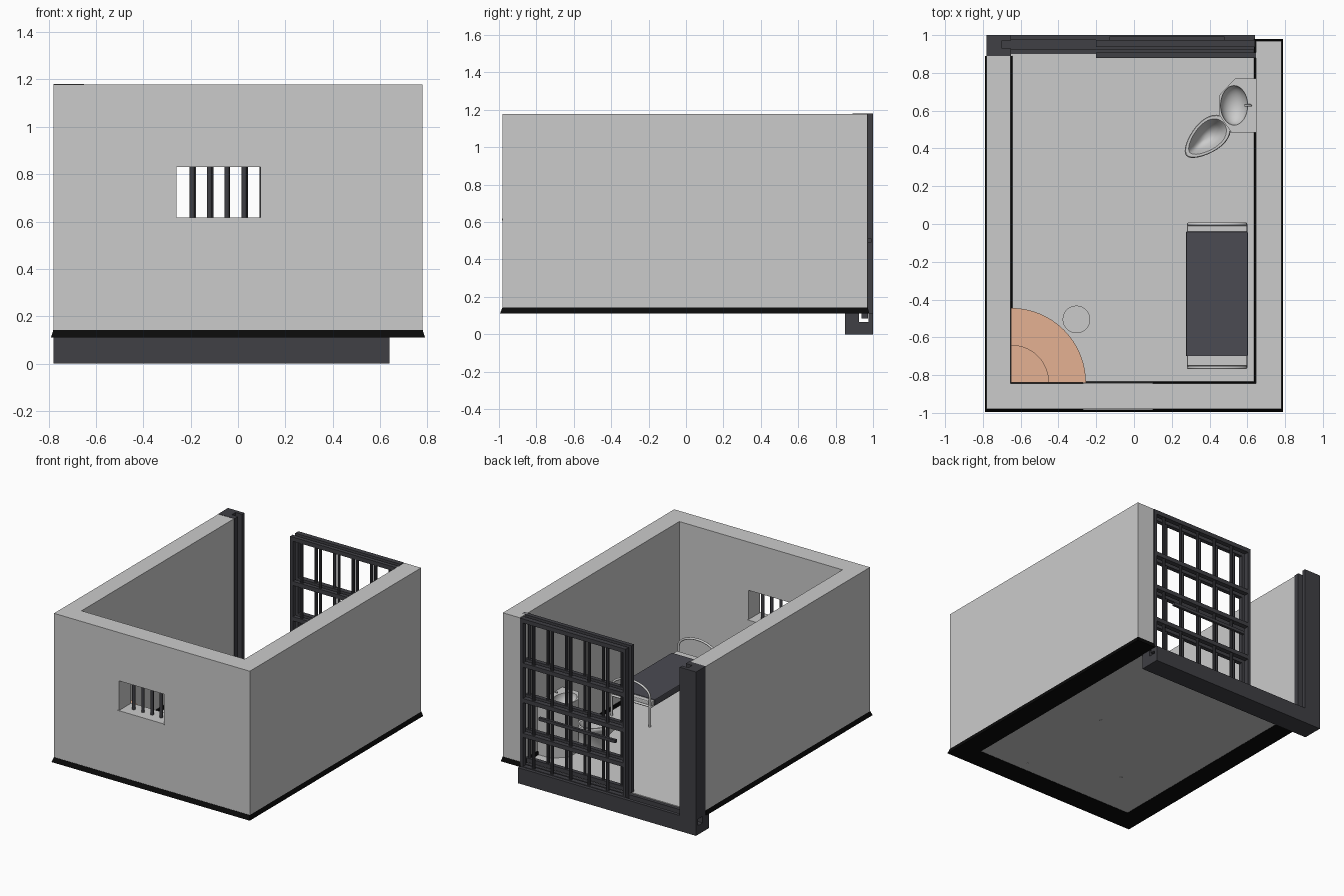
import bpy, bmesh, math
from mathutils import Vector

if "Cube" in bpy.data.objects:
    bpy.data.objects.remove(bpy.data.objects["Cube"])

FLOOR = 0.118


def material(name, rgb):
    m = bpy.data.materials.new(name)
    m.diffuse_color = (*rgb, 1)
    m.use_nodes = True
    m.node_tree.nodes["Principled BSDF"].inputs["Base Color"].default_value = m.diffuse_color
    return m


IRON = material("dark_iron", (0.05, 0.05, 0.058))
BLACK = material("black", (0.003, 0.003, 0.003))
CLOTH = material("dark_cloth", (0.07, 0.07, 0.085))
WOOD = material("wood", (0.78, 0.44, 0.29))


def finish(name, bm, mat=None, smooth=False):
    bmesh.ops.recalc_face_normals(bm, faces=bm.faces)
    me = bpy.data.meshes.new(name)
    bm.to_mesh(me)
    bm.free()
    ob = bpy.data.objects.new(name, me)
    bpy.context.collection.objects.link(ob)
    if mat:
        me.materials.append(mat)
    if smooth:
        activate(ob)
        bpy.ops.object.shade_smooth_by_angle(angle=math.radians(40))
    return ob


def activate(ob):
    bpy.ops.object.select_all(action='DESELECT')
    ob.select_set(True)
    bpy.context.view_layer.objects.active = ob


def add_loft(bm, rings):
    rows = [[bm.verts.new(p) for p in r] for r in rings]
    n = len(rows[0])
    for a, b in zip(rows, rows[1:]):
        for i in range(n):
            bm.faces.new((a[i], a[(i + 1) % n], b[(i + 1) % n], b[i]))
    bm.faces.new(rows[0][::-1])
    bm.faces.new(rows[-1])


def rect(x0, x1, y0, y1, z):
    return [(x0, y0, z), (x1, y0, z), (x1, y1, z), (x0, y1, z)]


def add_box(bm, x0, x1, y0, y1, z0, z1):
    add_loft(bm, [rect(x0, x1, y0, y1, z0), rect(x0, x1, y0, y1, z1)])


def box(name, *b, mat=None):
    bm = bmesh.new()
    add_box(bm, *b)
    return finish(name, bm, mat)


def prism(name, pts, z0, z1, mat=None, smooth=False):
    bm = bmesh.new()
    add_loft(bm, [[(x, y, z) for x, y in pts] for z in (z0, z1)])
    return finish(name, bm, mat, smooth)


def circle(cx, cy, r, n=32):
    return [(cx + r * math.cos(2 * math.pi * i / n), cy + r * math.sin(2 * math.pi * i / n)) for i in range(n)]


def cut(ob, cutter):
    m = ob.modifiers.new("cut", 'BOOLEAN')
    m.operation, m.object, m.solver = 'DIFFERENCE', cutter, 'EXACT'
    activate(ob)
    bpy.ops.object.modifier_apply(modifier="cut")
    bpy.data.objects.remove(cutter)


def tube(name, pts, r, mat=None):
    cu = bpy.data.curves.new(name, 'CURVE')
    cu.dimensions, cu.bevel_depth, cu.bevel_resolution, cu.use_fill_caps = '3D', r, 2, True
    s = cu.splines.new('POLY')
    s.points.add(len(pts) - 1)
    for p, q in zip(s.points, pts):
        p.co = (*q, 1)
    s.use_smooth = True
    if mat:
        cu.materials.append(mat)
    ob = bpy.data.objects.new(name, cu)
    bpy.context.collection.objects.link(ob)
    activate(ob)
    bpy.ops.object.convert(target='MESH')


# Walls with window opening
box("left_wall", -0.78, -0.655, -0.98, 0.89, 0.14, 1.178)
box("right_wall", 0.645, 0.78, -0.98, 0.97, 0.14, 1.178)
front = box("front_wall", -0.655, 0.645, -0.98, -0.845, 0.14, 1.178)
cut(front, box("window_cutter", -0.26, 0.095, -1.1, -0.7, 0.615, 0.83))
box("window_sill", -0.27, 0.10, -0.985, -0.84, 0.608, 0.618)
for i in range(4):
    x = -0.193 + 0.073 * i
    prism(f"window_bar_{i}", circle(x, -0.91, 0.011, 12), 0.61, 0.832, IRON, True)

# Black flared skirting and floor
bm = bmesh.new()
for lo, hi in (((-0.79, -0.643, -0.995, 0.89), (-0.78, -0.645, -0.982, 0.89)),
               ((0.635, 0.79, -0.995, 0.98), (0.637, 0.78, -0.982, 0.972)),
               ((-0.65, 0.64, -0.995, -0.833), (-0.65, 0.64, -0.982, -0.836))):
    add_loft(bm, [rect(*lo, 0.11), rect(*hi, 0.142)])
finish("skirting", bm, BLACK)
box("floor", -0.65, 0.64, -0.84, 0.90, FLOOR - 0.006, FLOOR)

# Threshold with sliding groove, and channel post
base = box("threshold", -0.78, 0.64, 0.85, 1.0, 0, 0.112, mat=IRON)
cut(base, box("groove_cutter", -0.9, 0.8, 0.925, 0.975, 0.065, 0.3))
post = box("door_post", -0.78, -0.65, 0.89, 1.0, 0.112, 1.18, mat=IRON)
cut(post, box("post_cutter", -0.70, -0.5, 0.93, 0.972, 0, 1.3))


# Barred gates
def gate(name, x0, x1, y, depth, z0, bars):
    bm = bmesh.new()
    h = depth / 2
    for z in (z0 + 0.015, 0.34, 0.59, 0.845, 1.163):
        add_box(bm, x0, x1, y - h, y + h, z - 0.015, z + 0.015)
    for x in (x0, x1 - 0.022):
        add_box(bm, x, x + 0.022, y - h, y + h, z0, 1.178)
    for x in bars:
        add_loft(bm, [[(a, b, z) for a, b in circle(x, y, 0.011, 10)] for z in (z0, 1.17)])
    finish(name, bm, IRON)


gate("sliding_gate", -0.20, 0.64, 0.955, 0.036, 0.085, [-0.045 + 0.147 * i for i in range(5)])
gate("fixed_gate", -0.20, 0.672, 0.893, 0.03, FLOOR, [-0.115 + 0.147 * i for i in range(6)])
box("gate_bolt", -0.13, 0.48, 0.973, 0.992, 0.49, 0.512, mat=IRON)

# Bed
for k, y in enumerate((-0.76, 0.0)):
    arc = [(0.44 - 0.152 * math.cos(math.pi * i / 16), y, 0.33 + 0.085 * math.sin(math.pi * i / 16)) for i in range(17)]
    tube(f"bed_end_{k}", [(0.288, y, 0.111)] + arc + [(0.592, y, 0.111)], 0.008)
    tube(f"bed_crossbar_{k}", [(0.288, y, 0.265), (0.592, y, 0.265)], 0.008)
for k, x in enumerate((0.288, 0.592)):
    tube(f"bed_side_rail_{k}", [(x, -0.76, 0.258), (x, 0, 0.258)], 0.008)
pads = [box("mattress", 0.281, 0.599, -0.752, -0.008, 0.262, 0.296),
        box("blanket", 0.275, 0.603, -0.70, -0.04, 0.258, 0.302, mat=CLOTH)]
for ob in pads:
    m = ob.modifiers.new("soft", 'BEVEL')
    m.width, m.segments = 0.006, 2

# Corner table, small shelf and stool
def quarter(r):
    c = (-0.65, -0.84)
    return [c] + [(c[0] + r * math.cos(math.pi * i / 48), c[1] + r * math.sin(math.pi * i / 48)) for i in range(25)]


prism("corner_table", quarter(0.395), 0.40, 0.425, WOOD, True)
prism("corner_shelf", quarter(0.20), 0.59, 0.61, WOOD, True)
prism("stool_seat", circle(-0.305, -0.505, 0.073), 0.275, 0.298, None, True)
prism("stool_leg", circle(-0.305, -0.505, 0.014, 16), 0.111, 0.28, None, True)

# Washbasin cabinet with oval bowl
basin = prism("washbasin", [(0.646, 0.77), (0.535, 0.77), (0.45, 0.68), (0.45, 0.58), (0.515, 0.485), (0.646, 0.485)], FLOOR, 0.495)
bm = bmesh.new()
bmesh.ops.create_uvsphere(bm, u_segments=32, v_segments=16, radius=1)
bmesh.ops.scale(bm, vec=(0.072, 0.105, 0.075), verts=bm.verts)
bmesh.ops.translate(bm, vec=(0.53, 0.628, 0.497), verts=bm.verts)
cut(basin, finish("bowl_cutter", bm))
activate(basin)
bpy.ops.object.shade_smooth_by_angle(angle=math.radians(40))
tube("tap", [(0.618, 0.628, 0.49), (0.618, 0.628, 0.525), (0.585, 0.628, 0.525)], 0.006)


# Toilet: egg-shaped rings pointing away from the corner
def egg(s, z, shift=0.0, n=32):
    d = Vector((-0.75, -0.66)).normalized()
    side = Vector((-d.y, d.x))
    out = []
    for i in range(n):
        a = 2 * math.pi * i / n
        p = Vector((0.385, 0.457)) + d * (0.145 * s * math.cos(a) + shift) + side * (0.083 * s * math.sin(a) * (1 - 0.25 * math.cos(a)))
        out.append((p.x, p.y, z))
    return out


bm = bmesh.new()
add_loft(bm, [egg(0.62, FLOOR, -0.04), egg(0.6, 0.17, -0.04), egg(0.78, 0.225, -0.02), egg(0.96, 0.265), egg(1, 0.275),
              egg(1, 0.287), egg(0.96, 0.292), egg(0.82, 0.292), egg(0.76, 0.28), egg(0.62, 0.235), egg(0.35, 0.195), egg(0.12, 0.185)])
finish("toilet", bm, None, True)
